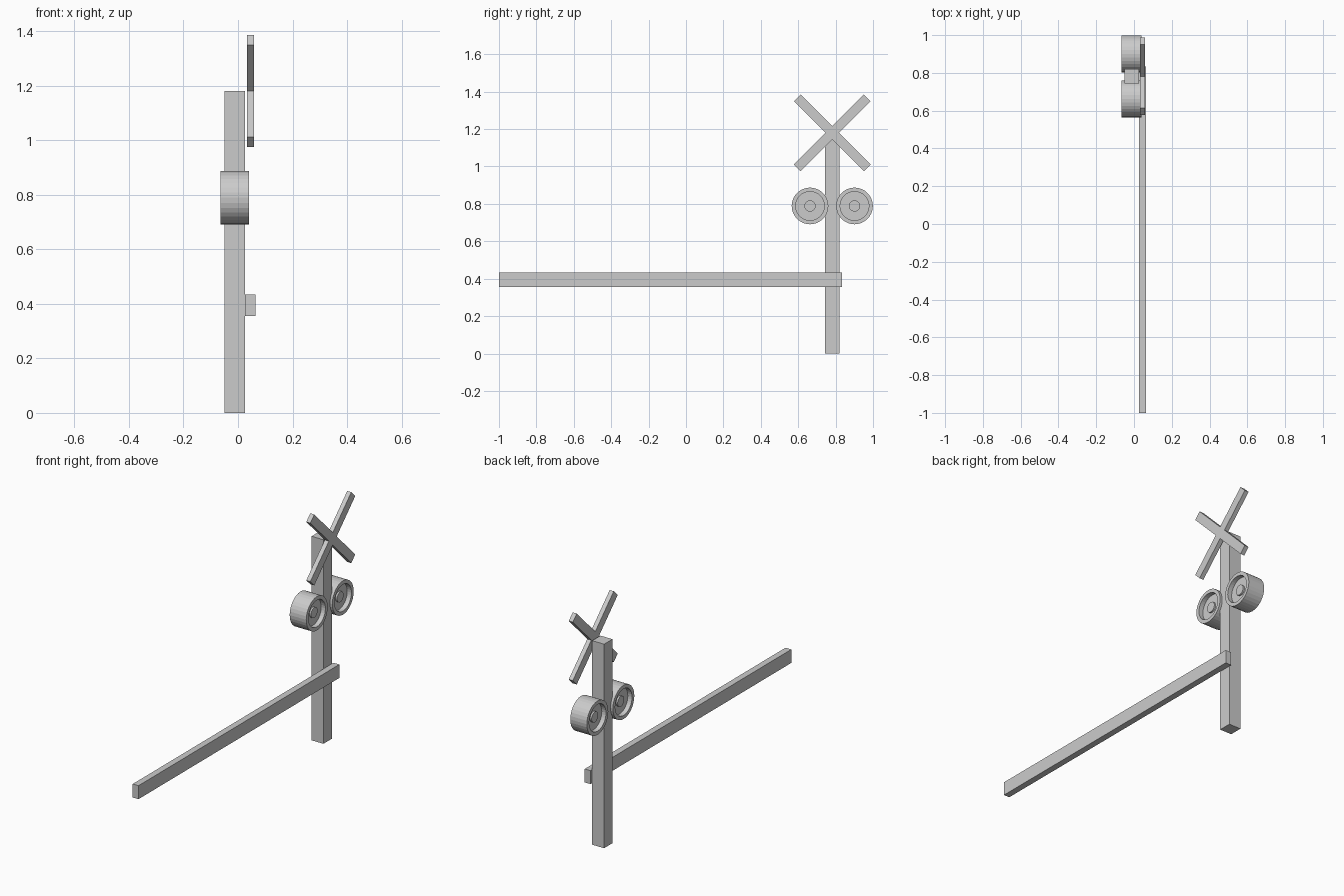
import bpy, bmesh, math
from mathutils import Matrix, Vector

if "Cube" in bpy.data.objects:
    bpy.data.objects.remove(bpy.data.objects["Cube"])

POST_X, POST_Y = -0.012, 0.782


def finish(name, bm):
    bmesh.ops.recalc_face_normals(bm, faces=bm.faces)
    mesh = bpy.data.meshes.new(name)
    bm.to_mesh(mesh)
    bm.free()
    obj = bpy.data.objects.new(name, mesh)
    bpy.context.collection.objects.link(obj)
    return obj


def box(name, centre, size, tilt=0):
    bm = bmesh.new()
    m = (Matrix.Translation(centre) @ Matrix.Rotation(math.radians(tilt), 4, 'X')
         @ Matrix.Diagonal((*size, 1)))
    bmesh.ops.create_cube(bm, size=1, matrix=m)
    return finish(name, bm)


def lathe_x(name, centre, profile, sides=32):
    bm = bmesh.new()
    verts = [bm.verts.new((x, 0, r)) for x, r in profile]
    edges = [bm.edges.new(pair) for pair in zip(verts, verts[1:])]
    bmesh.ops.spin(bm, geom=verts + edges, cent=(0, 0, 0), axis=(1, 0, 0),
                   angle=math.tau, steps=sides, use_duplicate=False)
    bmesh.ops.remove_doubles(bm, verts=bm.verts, dist=1e-5)
    bmesh.ops.translate(bm, verts=bm.verts, vec=Vector(centre))
    return finish(name, bm)


# upright post
box("post", (POST_X, POST_Y, 0.59), (0.076, 0.076, 1.18))

# barrier arm across the road
box("barrier_arm", (0.045, -0.0825, 0.395), (0.037, 1.835, 0.078))

# crossed warning boards
for side, tilt in (("left", 45), ("right", -45)):
    box("cross_board_" + side, (0.046, POST_Y, 1.18), (0.026, 0.051, 0.529), tilt)

# twin lamps, recessed with a small bulb on both ends
half = [(0.036, 0), (0.036, 0.03), (0.026, 0.03), (0.026, 0.077),
        (0.053, 0.077), (0.053, 0.098)]
profile = half + [(-x, r) for x, r in reversed(half)]
for side, sign in (("left", -1), ("right", 1)):
    lathe_x("lamp_" + side, (POST_X, POST_Y + sign * 0.119, 0.789), profile)
